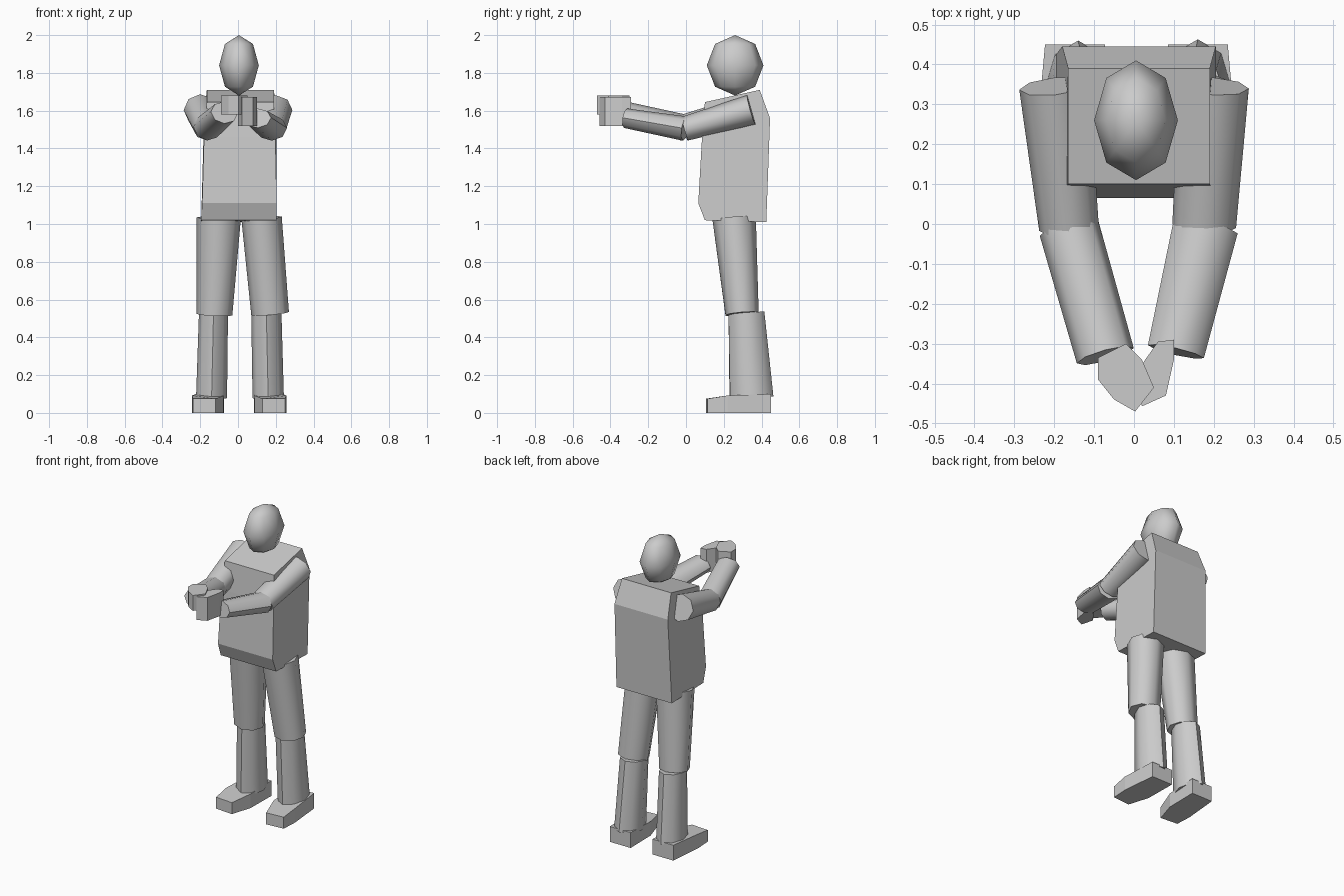
import bpy
import bmesh
import math
from mathutils import Vector

if "Cube" in bpy.data.objects:
    bpy.data.objects.remove(bpy.data.objects["Cube"])


def make_object(name, bm, smooth=False):
    bmesh.ops.recalc_face_normals(bm, faces=bm.faces[:])
    mesh = bpy.data.meshes.new(name)
    bm.to_mesh(mesh)
    bm.free()
    obj = bpy.data.objects.new(name, mesh)
    bpy.context.collection.objects.link(obj)
    if smooth:
        bpy.ops.object.select_all(action='DESELECT')
        obj.select_set(True)
        bpy.context.view_layer.objects.active = obj
        bpy.ops.object.shade_smooth_by_angle(angle=math.radians(55))
    return obj


def loft(name, ring_a, ring_b, smooth=False):
    """Closed solid between two matching rings of points."""
    bm = bmesh.new()
    a = [bm.verts.new(p) for p in ring_a]
    b = [bm.verts.new(p) for p in ring_b]
    bm.faces.new(a)
    bm.faces.new(b[::-1])
    n = len(a)
    for i in range(n):
        j = (i + 1) % n
        bm.faces.new((a[i], b[i], b[j], a[j]))
    return make_object(name, bm, smooth)


def limb(name, start, start_r, end, end_r, sides=8):
    """Tapered eight-sided tube whose rings stand square to its axis."""
    start, end = Vector(start), Vector(end)
    d = (end - start).normalized()
    u = Vector((1, 0, 0))
    u = (u - d * u.dot(d)).normalized()
    v = d.cross(u)

    def ring(c, r):
        angles = [math.tau * i / sides for i in range(sides)]
        return [c + u * r[0] * math.cos(t) + v * r[1] * math.sin(t) for t in angles]

    loft(name, ring(start, start_r), ring(end, end_r), smooth=True)


def slab(name, outline, z_low, z_tops):
    """Plan outline raised to a top height given per point."""
    loft(name, [(x, y, z_low) for x, y in outline],
         [(x, y, z) for (x, y), z in zip(outline, z_tops)])


# Torso: side profile (y, z, left x, right x)
profile = [(0.10, 1.645, -0.165, 0.19), (0.39, 1.71, -0.165, 0.19),
           (0.445, 1.56, -0.18, 0.205), (0.425, 1.01, -0.195, 0.205),
           (0.10, 1.02, -0.195, 0.205), (0.065, 1.11, -0.19, 0.205),
           (0.085, 1.46, -0.18, 0.198)]
loft("torso", [(l, y, z) for y, z, l, r in profile],
     [(r, y, z) for y, z, l, r in profile])

# Head
bm = bmesh.new()
bmesh.ops.create_uvsphere(bm, u_segments=8, v_segments=4, radius=1)
bmesh.ops.scale(bm, vec=(0.105, 0.15, 0.16), verts=bm.verts)
bmesh.ops.translate(bm, vec=(0.005, 0.26, 1.84), verts=bm.verts)
head = make_object("head", bm)
for face in head.data.polygons:
    face.use_smooth = True

# Legs
limb("right_thigh", (0.125, 0.255, 1.03), (0.107, 0.115), (0.17, 0.297, 0.525), (0.1, 0.088))
limb("left_thigh", (-0.102, 0.255, 1.03), (0.117, 0.115), (-0.125, 0.297, 0.52), (0.095, 0.088))
limb("right_shin", (0.15, 0.32, 0.53), (0.08, 0.095), (0.16, 0.348, 0.08), (0.083, 0.115))
limb("left_shin", (-0.13, 0.32, 0.52), (0.077, 0.095), (-0.14, 0.345, 0.08), (0.082, 0.115))

# Feet, toes turned outward
foot = [(0.13, 0.105), (0.25, 0.115), (0.256, 0.22),
        (0.235, 0.45), (0.085, 0.45), (0.088, 0.24)]
foot_tops = [0.075, 0.075, 0.092, 0.1, 0.1, 0.092]
slab("right_foot", foot, 0, foot_tops)
slab("left_foot", [(-x + 0.012, y) for x, y in foot], 0, foot_tops)

# Arms reaching forward to the clasped hands
limb("right_upper_arm", (0.2, 0.345, 1.605), (0.088, 0.08), (0.176, -0.005, 1.505), (0.08, 0.065))
limb("left_upper_arm", (-0.2, 0.345, 1.605), (0.088, 0.085), (-0.163, -0.01, 1.51), (0.075, 0.07))
limb("right_forearm", (0.18, -0.005, 1.505), (0.082, 0.065), (0.105, -0.32, 1.56), (0.072, 0.052))
limb("left_forearm", (-0.163, -0.01, 1.51), (0.076, 0.07), (-0.072, -0.33, 1.59), (0.074, 0.06))

# Hands
slab("right_hand", [(0.10, -0.29), (0.06, -0.295), (0.0, -0.38),
                    (0.02, -0.457), (0.08, -0.43), (0.1, -0.34)], 1.52, [1.672] * 6)
slab("left_hand", [(-0.09, -0.335), (-0.02, -0.30), (0.02, -0.34), (0.05, -0.41),
                   (0.003, -0.47), (-0.05, -0.44), (-0.09, -0.39)], 1.58, [1.68] * 7)
